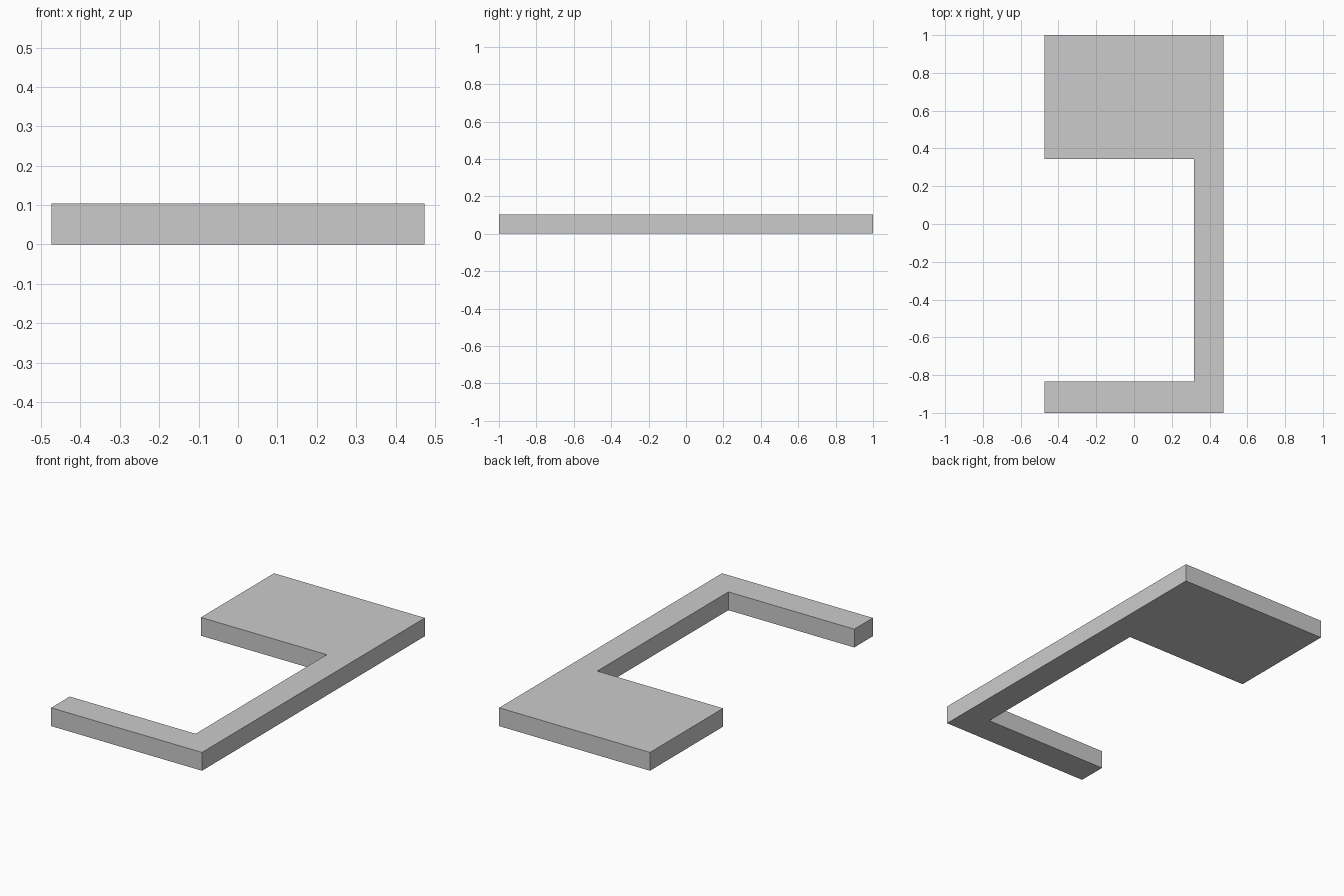
import bpy
import bmesh

cube = bpy.data.objects.get("Cube")
if cube:
    bpy.data.objects.remove(cube, do_unlink=True)

HEIGHT = 0.104
HALF_W = 0.474
INNER_X = 0.317    # inner edge of the side bar
PLATE_Y = 0.344    # front edge of the wide plate
ARM_Y = -0.833     # back edge of the front arm

# Single plain grey
grey = bpy.data.materials.new("light_grey")
grey.use_nodes = True
colour = (0.6, 0.6, 0.6, 1)
grey.diffuse_color = colour
grey.node_tree.nodes["Principled BSDF"].inputs["Base Color"].default_value = colour

# Outline of the bracket: wide back plate, side bar and front arm in one slab
outline = [
    (-HALF_W, -1), (HALF_W, -1), (HALF_W, 1), (-HALF_W, 1),
    (-HALF_W, PLATE_Y), (INNER_X, PLATE_Y),
    (INNER_X, ARM_Y), (-HALF_W, ARM_Y),
]

# Extrude the outline upward
bm = bmesh.new()
base = bm.faces.new([bm.verts.new((x, y, 0)) for x, y in outline])
result = bmesh.ops.extrude_face_region(bm, geom=[base], use_keep_orig=True)
top = [v for v in result["geom"] if isinstance(v, bmesh.types.BMVert)]
bmesh.ops.translate(bm, verts=top, vec=(0, 0, HEIGHT))
bmesh.ops.recalc_face_normals(bm, faces=bm.faces)

mesh = bpy.data.meshes.new("bracket_slab")
bm.to_mesh(mesh)
bm.free()
mesh.materials.append(grey)
slab = bpy.data.objects.new("bracket_slab", mesh)
bpy.context.collection.objects.link(slab)
